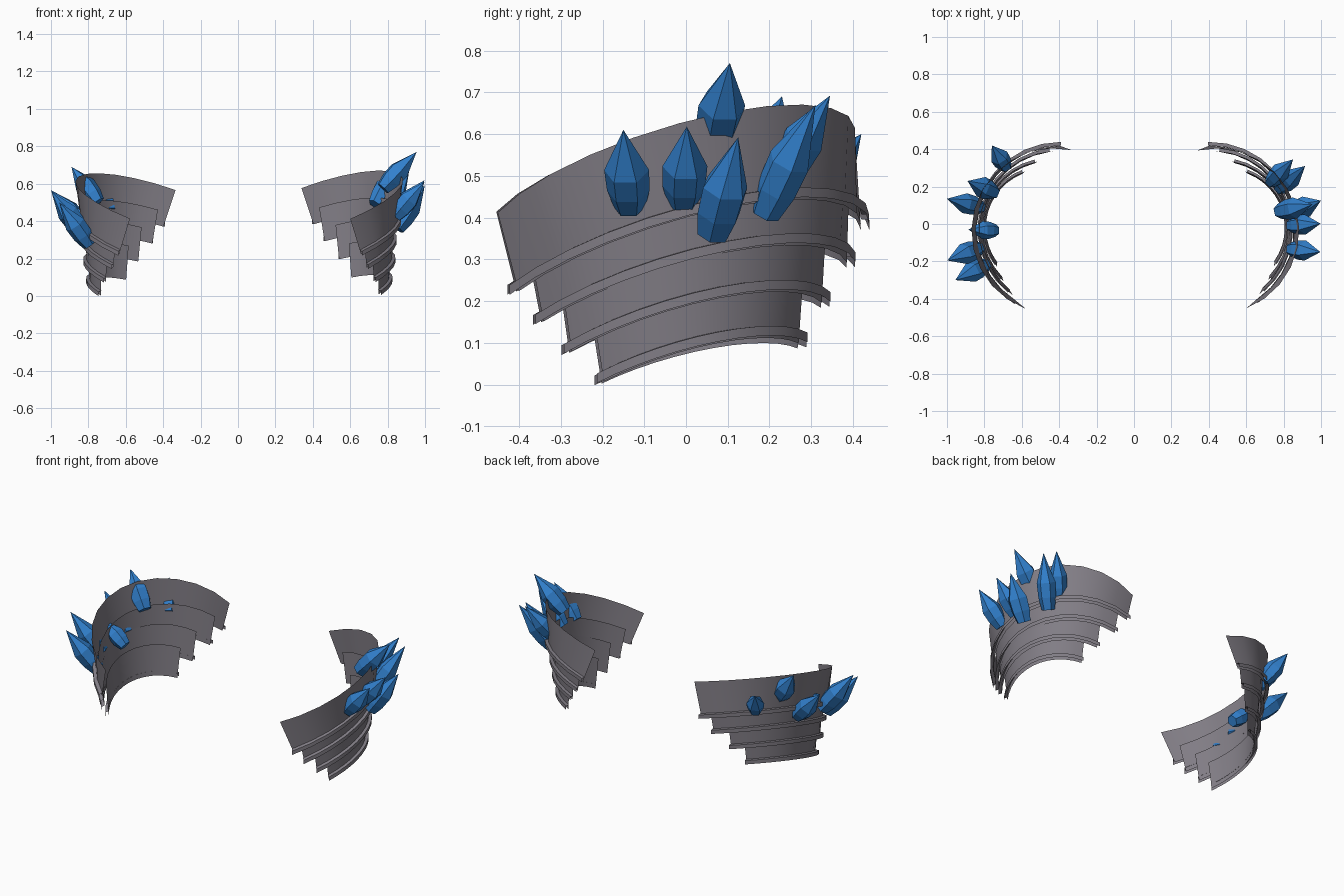
import bpy, bmesh, math
from mathutils import Vector

if "Cube" in bpy.data.objects:
    bpy.data.objects.remove(bpy.data.objects["Cube"])


def material(name, rgb):
    m = bpy.data.materials.new(name)
    m.diffuse_color = (*rgb, 1)
    m.use_nodes = True
    m.node_tree.nodes["Principled BSDF"].inputs["Base Color"].default_value = m.diffuse_color
    return m


GREY = material("dark grey metal", (0.22, 0.205, 0.235))
BLUE = material("blue crystal", (0.032, 0.22, 0.62))


def finish(name, bm, mat):
    me = bpy.data.meshes.new(name)
    bm.to_mesh(me)
    bm.free()
    me.materials.append(mat)
    ob = bpy.data.objects.new(name, me)
    bpy.context.collection.objects.link(ob)
    return ob


SEGS = 12


def arc_sheet(name, rows, side):
    """Curved sheet; each row = (cx, cy, radius, half angle, height) on a tilted plane."""
    # the two sides lean slightly differently: slopes, lift, facing angle, inward shift
    if side > 0:
        bx, by, dk, mid, dx = 0.31, 0.291, 0, 17.2, 0
    else:
        bx, by, dk, mid, dx = 0.30, 0.265, 0.004, 16.0, -0.014
    bm = bmesh.new()
    grid = []
    for cx, cy, r, half, k in rows:
        line = []
        for i in range(SEGS + 1):
            a = math.radians(mid + half * (2 * i / SEGS - 1))
            x, y = cx + dx + r * math.cos(a), cy + r * math.sin(a)
            line.append(bm.verts.new((side * x, y, k + dk + bx * x + by * y)))
        grid.append(line)
    for lo, hi in zip(grid, grid[1:]):
        for i in range(SEGS):
            quad = (lo[i], lo[i + 1], hi[i + 1], hi[i])
            bm.faces.new(quad if side > 0 else quad[::-1])   # normals face outward
    ob = finish(name, bm, GREY)
    bpy.ops.object.select_all(action='DESELECT')
    ob.select_set(True)
    bpy.context.view_layer.objects.active = ob
    bpy.ops.object.shade_smooth_by_angle(angle=math.radians(35))


# Overlapping plates: bottom row, top row (cx, cy, radius, half angle, height)
PLATES = [
    ((0.405, -0.030, 0.449, 73, 0.136), (0.44, -0.038, 0.443, 86, 0.357)),
    ((0.414, -0.028, 0.416, 66, 0.037), (0.42, -0.033, 0.424, 71, 0.225)),
    ((0.460, -0.028, 0.362, 60, -0.066), (0.465, -0.030, 0.370, 64, 0.120)),
    ((0.496, -0.020, 0.310, 52, -0.168), (0.50, -0.024, 0.320, 56, 0.015)),
]
for side, label in ((1, "right"), (-1, "left")):
    for n, (bot, top) in enumerate(PLATES, 1):
        arc_sheet(f"{label}_shoulder_plate_{n}", [bot, top], side)
        # raised trim lip along the lower edge
        cx, cy, r, half, k = bot
        lip = [(cx, cy, r + 0.020, half + 1, k - 0.003),
               (cx, cy, r + 0.020, half + 1, k + 0.020),
               (cx, cy, r + 0.001, half + 1, k + 0.027)]
        arc_sheet(f"{label}_plate_trim_{n}", lip, side)


def crystal(name, base, tip, radius):
    """Six-sided shard: flat base, wider waist, pointed tip."""
    base, tip = Vector(base), Vector(tip)
    axis = tip - base
    rot = axis.to_track_quat('Z', 'Y')
    bm = bmesh.new()
    rings = []
    for t, f in ((0, 0.70), (0.22, 0.95), (0.48, 1.0)):
        rings.append([bm.verts.new(base + axis * t + rot @ Vector(
            (radius * f * math.cos(i * math.pi / 3), radius * f * math.sin(i * math.pi / 3), 0)))
            for i in range(6)])
    point = bm.verts.new(tip)
    bm.faces.new(rings[0])
    for i in range(6):
        j = (i + 1) % 6
        for a, b in zip(rings, rings[1:]):
            bm.faces.new((a[i], a[j], b[j], b[i]))
        bm.faces.new((rings[-1][i], rings[-1][j], point))
    bmesh.ops.recalc_face_normals(bm, faces=bm.faces)
    finish(name, bm, BLUE)


# Crystals growing through the plates: base, tip, radius
RIGHT = [
    ((0.84, -0.135, 0.425), (0.997, -0.15, 0.61), 0.054),
    ((0.84, -0.007, 0.435), (0.997, 0.002, 0.618), 0.054),
    ((0.85, 0.065, 0.36), (0.999, 0.125, 0.592), 0.057),
    ((0.775, 0.068, 0.575), (0.955, 0.105, 0.77), 0.057),
    ((0.78, 0.19, 0.41), (0.915, 0.31, 0.67), 0.052),
    ((0.73, 0.225, 0.49), (0.85, 0.345, 0.692), 0.050),
]
LEFT = [
    ((-0.685, 0.305, 0.45), (-0.76, 0.42, 0.60), 0.050),
    ((-0.75, 0.17, 0.50), (-0.89, 0.23, 0.69), 0.057),
    ((-0.82, 0.09, 0.37), (-1.0, 0.135, 0.565), 0.054),
    ((-0.74, -0.035, 0.36), (-0.885, -0.03, 0.475), 0.048),
    ((-0.83, -0.13, 0.335), (-0.998, -0.195, 0.56), 0.057),
    ((-0.795, -0.22, 0.275), (-0.955, -0.30, 0.50), 0.056),
]
for label, shards in (("right", RIGHT), ("left", LEFT)):
    for n, (b, t, r) in enumerate(shards, 1):
        crystal(f"{label}_crystal_{n}", b, t, r)
